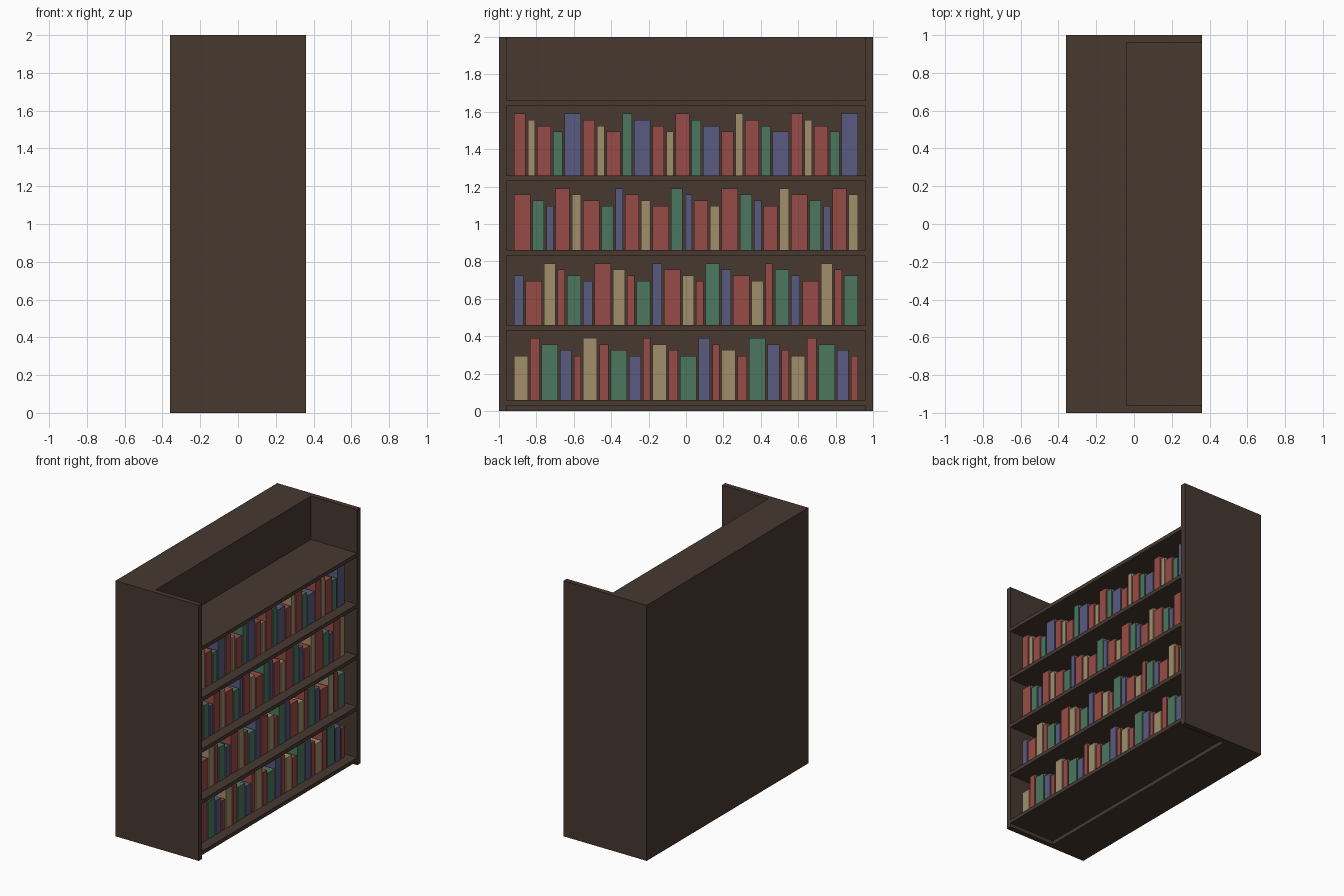
import bpy
import bmesh
from mathutils import Vector

# Remove the default cube
cube = bpy.data.objects.get("Cube")
if cube:
    bpy.data.objects.remove(cube, do_unlink=True)


def linear(v):
    v /= 255
    return v / 12.92 if v <= 0.04045 else ((v + 0.055) / 1.055) ** 2.4


def material(name, rgb):
    mat = bpy.data.materials.new(name)
    mat.use_nodes = True
    colour = [linear(c) for c in rgb] + [1.0]
    mat.diffuse_color = colour
    mat.node_tree.nodes["Principled BSDF"].inputs["Base Color"].default_value = colour
    return mat


WOOD = material("dark_brown_wood", (71, 56, 48))
RED = material("red_cover", (151, 75, 70))
TAN = material("tan_cover", (161, 142, 108))
GREEN = material("green_cover", (75, 119, 95))
BLUE = material("blue_cover", (88, 91, 126))


def box(name, low, high, mat):
    """Flat-sided box between two opposite corners."""
    low, high = Vector(low), Vector(high)
    bm = bmesh.new()
    bmesh.ops.create_cube(bm, size=1)
    for v in bm.verts:
        v.co = (low + high) / 2 + v.co * (high - low)
    mesh = bpy.data.meshes.new(name)
    bm.to_mesh(mesh)
    bm.free()
    mesh.materials.append(mat)
    obj = bpy.data.objects.new(name, mesh)
    bpy.context.scene.collection.objects.link(obj)
    return obj


# Case dimensions
DEPTH, BACK_FACE, INNER, HEIGHT = 0.36, -0.04, 0.96, 2.0
BAY, SHELF_TOP, SHELF_THICK = 0.4, 0.06, 0.03

# Side panels and the deep back block
box("front_side_panel", (-DEPTH, -1, 0), (DEPTH, -INNER, HEIGHT), WOOD)
box("back_side_panel", (-DEPTH, INNER, 0), (DEPTH, 1, HEIGHT), WOOD)
box("back_block", (-DEPTH, -INNER, 0), (BACK_FACE, INNER, HEIGHT), WOOD)

# Shelves, the top one left open and empty
for i in range(5):
    top = SHELF_TOP + i * BAY
    box(f"shelf_{i + 1}", (BACK_FACE, -INNER, top - SHELF_THICK),
        (DEPTH, INNER, top), WOOD)

# Books: thickness, height and cover repeat in cycles shifted on every shelf
THICKNESS = [0.075, 0.05, 0.088, 0.063, 0.039]
TALLNESS = [0.33, 0.297, 0.265, 0.235]
COVERS = [RED, TAN, RED, GREEN, BLUE]
BOOKS, ROW_END, SPINE_X, FORE_EDGE_X = 25, 0.92, 0.28, 0.0
gap = (2 * ROW_END - sum(THICKNESS) * BOOKS / 5) / (BOOKS - 1)

for row in range(4):
    y = -ROW_END
    z = SHELF_TOP + row * BAY
    for n in range(BOOKS):
        thick = THICKNESS[(n + row) % 5]
        tall = TALLNESS[(n + 3 - row) % 4]
        cover = COVERS[(n + 1 + 3 * row) % 5]
        box(f"book_{row + 1}_{n + 1}", (FORE_EDGE_X, y, z),
            (SPINE_X, y + thick, z + tall), cover)
        y += thick + gap
